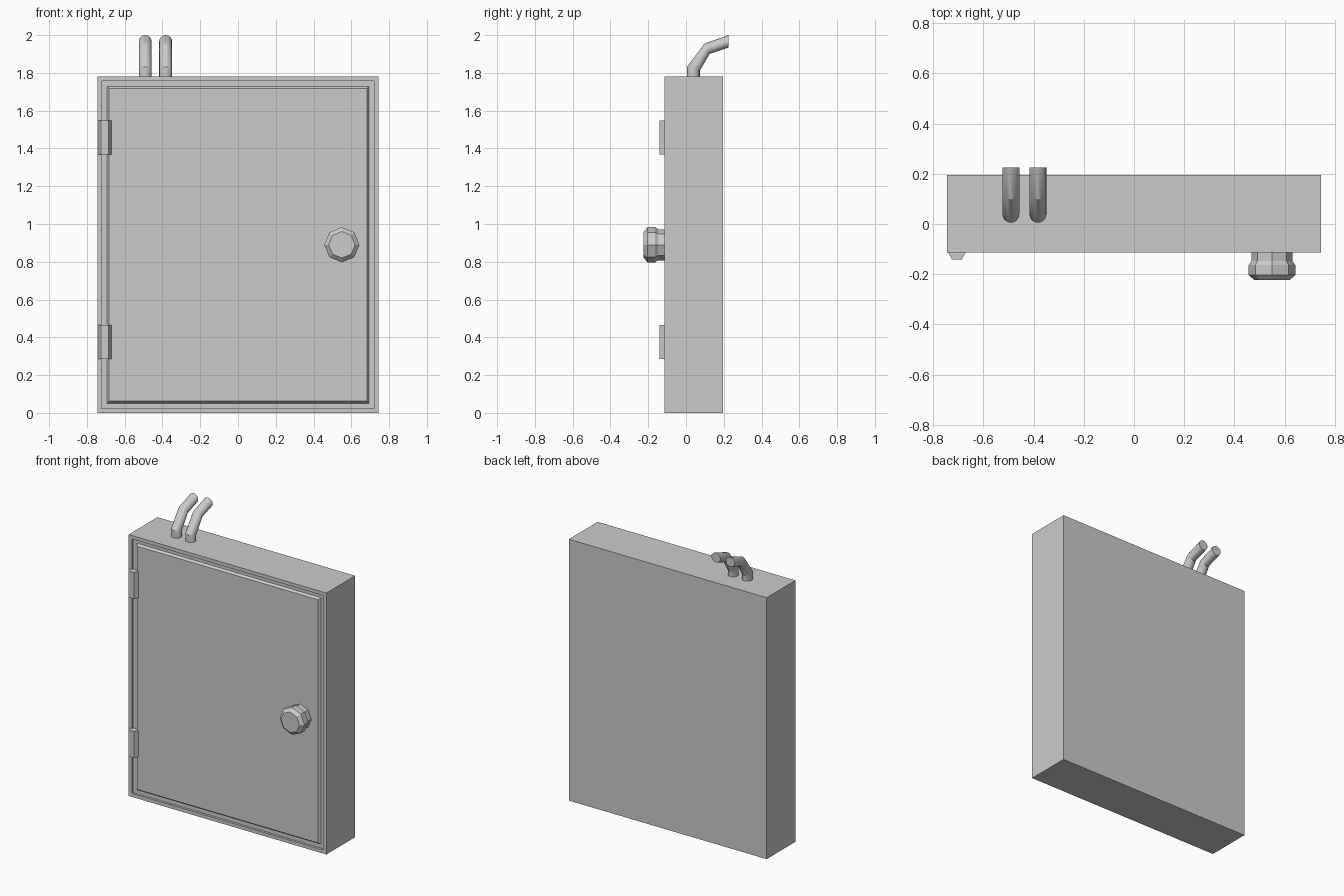
import bpy, bmesh
from math import cos, sin, pi
from mathutils import Vector

if "Cube" in bpy.data.objects:
    bpy.data.objects.remove(bpy.data.objects["Cube"])

FRONT, BACK = -0.113, 0.196


def finish(bm, name, smooth=False):
    bmesh.ops.recalc_face_normals(bm, faces=bm.faces)
    me = bpy.data.meshes.new(name)
    bm.to_mesh(me)
    bm.free()
    ob = bpy.data.objects.new(name, me)
    bpy.context.collection.objects.link(ob)
    if smooth:
        bpy.ops.object.select_all(action='DESELECT')
        ob.select_set(True)
        bpy.context.view_layer.objects.active = ob
        bpy.ops.object.shade_smooth_by_angle()
    return ob


def loft(name, rings, smooth=False):
    """Skin a list of equal-length point rings and cap both ends."""
    bm = bmesh.new()
    loops = [[bm.verts.new(p) for p in ring] for ring in rings]
    for a, b in zip(loops, loops[1:]):
        n = len(a)
        for i in range(n):
            j = (i + 1) % n
            bm.faces.new((a[i], a[j], b[j], b[i]))
    bm.faces.new(loops[0])
    bm.faces.new(loops[-1])
    return finish(bm, name, smooth)


# Cabinet box: front rim, groove around the door, bevelled door panel
bm = bmesh.new()
bmesh.ops.create_cube(bm, size=1)
bmesh.ops.scale(bm, vec=(1.49, BACK - FRONT, 1.78), verts=bm.verts)
bmesh.ops.translate(bm, vec=(0, (FRONT + BACK) / 2, 0.89), verts=bm.verts)
door = min(bm.faces, key=lambda f: f.calc_center_median().y)
GROOVE = 0.015
for inset, push in ((0.024, 0), (0, GROOVE), (0.027, 0), (0.011, -GROOVE)):
    if inset:
        bmesh.ops.inset_region(bm, faces=[door], thickness=inset, use_even_offset=True)
    else:
        new = bmesh.ops.extrude_face_region(bm, geom=[door])['geom']
        old, door = door, next(g for g in new if isinstance(g, bmesh.types.BMFace))
        if old.is_valid:
            bmesh.ops.delete(bm, geom=[old], context='FACES_ONLY')
    bmesh.ops.translate(bm, vec=(0, push, 0), verts=door.verts)
finish(bm, "cabinet_with_door")

# Hinges: hexagonal barrels half sunk into the left rim
for name, z in (("hinge_lower", 0.375), ("hinge_upper", 1.458)):
    loft(name, [[(-0.706 + 0.039 * cos(k * pi / 3), -0.107 + 0.039 * sin(k * pi / 3), z + h)
                 for k in range(6)] for h in (-0.09, 0.09)])

# Knob: eight-sided lathe profile (radius, y)
profile = ((0.082, -0.105), (0.082, -0.148), (0.093, -0.163), (0.093, -0.203), (0.07, -0.224))
loft("door_knob", [[(0.55 + r * cos(k * pi / 4), y, 0.89 + r * sin(k * pi / 4))
                    for k in range(8)] for r, y in profile])

# Conduits: mitred bent pipes, each ring given as (centre y, z, half-axis y, z)
path = ((0.039, 1.77, -0.034, 0), (0.039, 1.822, -0.034, 0.010),
        (0.112, 1.928, -0.0135, 0.0275), (0.225, 1.967, 0, 0.033))
for name, x in (("conduit_left", -0.491), ("conduit_right", -0.383)):
    loft(name, [[Vector((x + 0.034 * cos(t), y + ay * sin(t), z + az * sin(t)))
                 for t in (2 * pi * k / 16 for k in range(16))]
                for y, z, ay, az in path], smooth=True)
